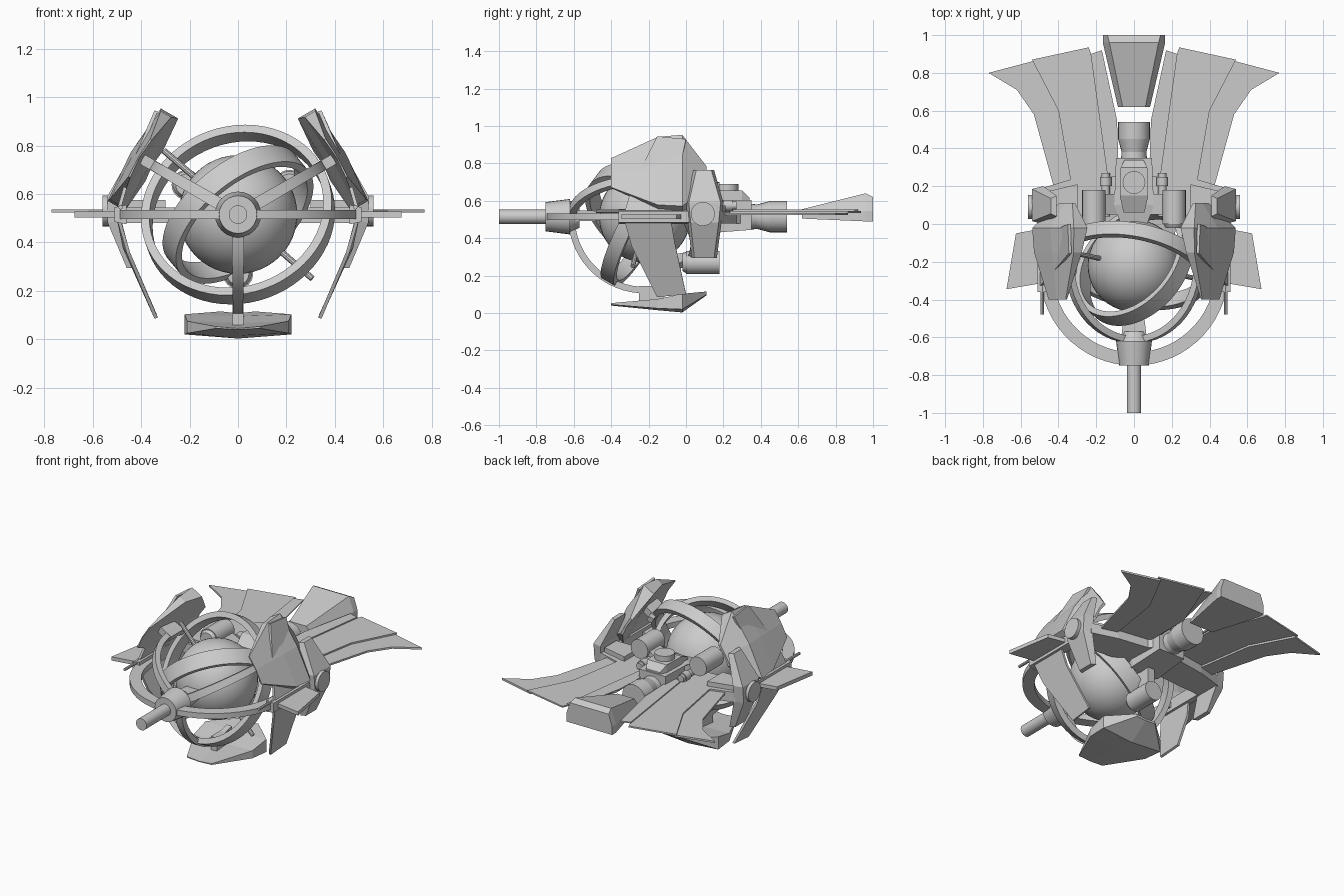
import bpy, bmesh
from math import sin, cos, pi, radians
from mathutils import Vector

if "Cube" in bpy.data.objects:
    bpy.data.objects.remove(bpy.data.objects["Cube"])

AXIS = 0.515                      # height of the long axis; meshes are built around it
CORE_Y = -0.22


def finish(name, bm, mirror="", smooth=False, turn=0.0):
    bmesh.ops.recalc_face_normals(bm, faces=bm.faces)
    me = bpy.data.meshes.new(name)
    bm.to_mesh(me)
    bm.free()
    ob = bpy.data.objects.new(name, me)
    bpy.context.collection.objects.link(ob)
    ob.location = (0, 0, AXIS)
    ob.rotation_euler = (0, turn, 0)
    if mirror:
        m = ob.modifiers.new("mirror", 'MIRROR')
        m.use_axis = ["X" in mirror, False, "Z" in mirror]
        m.use_mirror_merge = False
    if smooth:
        bpy.ops.object.select_all(action='DESELECT')
        ob.select_set(True)
        bpy.context.view_layer.objects.active = ob
        bpy.ops.object.shade_smooth_by_angle(angle=radians(35))
    return ob


def loft(name, sections, closed=False, **kw):
    bm = bmesh.new()
    rows = [[bm.verts.new(p) for p in s] for s in sections]
    n = len(rows[0])
    pairs = list(zip(rows, rows[1:])) + ([(rows[-1], rows[0])] if closed else [])
    for a, b in pairs:
        for i in range(n):
            j = (i + 1) % n
            bm.faces.new((a[i], a[j], b[j], b[i]))
    if not closed:
        bm.faces.new(rows[0])
        bm.faces.new(rows[-1])
    return finish(name, bm, **kw)


def plate(name, outline, z0, z1, **kw):
    return loft(name, [[(x, y, z) for x, y in outline] for z in (z0, z1)], **kw)


def tube(name, p0, p1, r0, r1=None, sides=24, **kw):
    p0, p1 = Vector(p0), Vector(p1)
    q = (p1 - p0).to_track_quat('Z', 'Y')
    r1 = r0 if r1 is None else r1
    rows = [[p + q @ Vector((r * cos(2 * pi * i / sides), r * sin(2 * pi * i / sides), 0))
             for i in range(sides)] for p, r in ((p0, r0), (p1, r1))]
    return loft(name, rows, smooth=True, **kw)


def box_rows(rows):
    """Rows of (y, half width, low z, high z) as rectangular sections."""
    return [[(-w, y, a), (w, y, a), (w, y, b), (-w, y, b)] for y, w, a, b in rows]


def ring(name, r0, r1, half, normal):
    secs = []
    for i in range(64):
        c, s = cos(2 * pi * i / 64), sin(2 * pi * i / 64)
        secs.append([(r0 * c, r0 * s, -half), (r1 * c, r1 * s, -half),
                     (r1 * c, r1 * s, half), (r0 * c, r0 * s, half)])
    ob = loft(name, secs, closed=True, smooth=True)
    ob.location = (0, CORE_Y, AXIS)
    ob.rotation_euler = Vector(normal).to_track_quat('Z', 'Y').to_euler()


# core sphere and gyroscope rings
bm = bmesh.new()
bmesh.ops.create_uvsphere(bm, u_segments=40, v_segments=24, radius=0.245)
bmesh.ops.translate(bm, verts=bm.verts, vec=(0, CORE_Y, 0))
finish("core_sphere", bm, smooth=True)
ring("outer_ring", 0.365, 0.40, 0.04, (0.2, 1, -0.55))
ring("inner_ring", 0.31, 0.34, 0.05, (-0.55, 0.5, 0.67))
pin = Vector((0.72, -0.15, -0.62)).normalized()
hub = Vector((0, CORE_Y, 0))
for name, s in (("pivot_pin_low", 1), ("pivot_pin_high", -1)):
    tube(name, hub + pin * 0.22 * s, hub + pin * 0.41 * s, 0.013, sides=10)

# front half hoop lying flat
hoop = []
for i in range(33):
    a = pi * 0.97 + i / 32 * pi * 1.06
    c, s = cos(a), sin(a)
    hoop.append([(r * c, -0.25 + r * s, z) for r, z in
                 ((0.43, -0.018), (0.50, -0.018), (0.50, 0.018), (0.43, 0.018))])
loft("front_hoop", hoop, smooth=True)

# nose
tube("nose_cone", (0, -0.62, 0), (0, -0.75, 0), 0.095, 0.078)
tube("nose_collar", (0, -0.57, 0), (0, -0.62, 0), 0.06, 0.085)
tube("nose_barrel", (0, -1, 0), (0, -0.74, 0), 0.038)
loft("nose_beam", box_rows([(-0.62, 0.07, -0.025, 0.035), (-0.42, 0.045, -0.02, 0.03)]))

# three-fold parts: arm, armour panel, mount and booster, turned about the long axis
for tag, turn in (("lower", 0), ("left", radians(120)), ("right", radians(-120))):
    arm = []
    for i in range(19):
        a = radians(i * 110 / 18)
        w = 0.026 - 0.008 * i / 18
        arm.append([(x, CORE_Y - r * cos(a), -r * sin(a)) for x, r in
                    ((-w, 0.375), (w, 0.375), (w, 0.41), (-w, 0.41))])
    loft(tag + "_arm", arm, smooth=True, turn=turn)
    panel = []
    for y, h, edge, mid, inner in ((-0.40, 0.09, -0.47, -0.475, -0.462),
                                   (-0.15, 0.21, -0.49, -0.50, -0.44),
                                   (-0.02, 0.22, -0.495, -0.512, -0.412),
                                   (0.11, 0.07, -0.417, -0.42, -0.40)):
        panel.append([(-h, y, edge), (0, y, mid), (h, y, edge), (h, y, inner), (0, y, inner - 0.008), (-h, y, inner)])
    loft(tag + "_armour_panel", panel, turn=turn)
    loft(tag + "_panel_mount", box_rows([(-0.25, 0.022, -0.46, -0.37), (-0.12, 0.022, -0.46, -0.37)]), turn=turn)
    tube(tag + "_booster", (0, 0, -0.245), (0, 0.18, -0.245), 0.062, turn=turn)
    tube(tag + "_booster_rim", (0, -0.02, -0.245), (0, 0.01, -0.245), 0.045, 0.062, turn=turn)
    loft(tag + "_booster_strut", box_rows([(0.05, 0.025, -0.2, -0.02), (0.16, 0.025, -0.2, -0.02)]), turn=turn)

# side wings, slanted fins above and below, rails
plate("side_wing", [(0.47, -0.02), (0.625, -0.05), (0.675, -0.345), (0.47, -0.31)], -0.012, 0.012, mirror="X")
fin = [(0.50, -0.33, 0.02), (0.50, -0.08, 0.02), (0.475, -0.06, 0.14),
       (0.35, 0.0, 0.415), (0.345, -0.155, 0.43), (0.46, -0.29, 0.16)]
loft("slanted_fin", [fin, [(x - 0.014, y, z - 0.004) for x, y, z in fin]], mirror="XZ")
loft("wing_root", [[(x, y, z) for x, z in ((0.46, -0.04), (0.51, -0.03), (0.51, 0.03), (0.46, 0.04))]
                   for y in (-0.36, 0.03)], mirror="X")
tube("side_rail", (0.485, -0.48, 0.03), (0.485, -0.2, 0.03), 0.009, sides=8, mirror="X")

# side pods with round caps
pod = []
for z, y0, y1, x0, x1 in ((-0.22, 0.03, 0.165, 0.43, 0.46), (-0.03, 0.01, 0.19, 0.48, 0.54),
                          (0.075, 0.0, 0.20, 0.48, 0.54), (0.25, 0.04, 0.15, 0.41, 0.44)):
    pod.append([(x0, y0, z), (x1, y0 + 0.015, z), (x1, y1 - 0.015, z), (x0, y1, z)])
loft("side_pod", pod, mirror="X")
tube("pod_cap", (0.53, 0.09, 0.015), (0.56, 0.09, 0.015), 0.064, mirror="X")

# rear body
plate("rear_frame", [(0.06, 0.33), (0.12, 0.27), (0.32, 0.24), (0.49, 0.19), (0.50, 0.03),
                     (0.30, 0.04), (0.06, 0.06)], -0.035, 0.03, mirror="X")
plate("rear_frame_cover", [(0.30, 0.05), (0.30, 0.21), (0.47, 0.17), (0.47, 0.05)], 0.03, 0.06, mirror="X")
loft("rear_hull_base", box_rows([(0.0, 0.07, -0.08, 0.07), (0.10, 0.105, -0.09, 0.09),
                                 (0.35, 0.095, -0.07, 0.09)]))
loft("rear_hull_top", box_rows([(0.06, 0.055, 0.05, 0.10), (0.15, 0.075, 0.05, 0.14),
                                (0.30, 0.07, 0.05, 0.14), (0.34, 0.05, 0.05, 0.10)]))
tube("hull_hatch", (0, 0.22, 0.12), (0, 0.22, 0.175), 0.06)
tube("hull_pipe", (0.15, 0.04, 0.06), (0.15, 0.27, 0.06), 0.022, sides=12, mirror="X")
tube("hull_pipe_cap", (0.15, 0.20, 0.06), (0.15, 0.25, 0.06), 0.03, sides=12, mirror="X")
tube("main_nozzle_neck", (0, 0.33, 0), (0, 0.42, 0), 0.07, 0.062)
tube("main_nozzle", (0, 0.36, 0), (0, 0.45, 0), 0.06, 0.084)
tube("main_nozzle_end", (0, 0.45, 0), (0, 0.54, 0), 0.084)

# tail wings in overlapping sheets and the wedge at the end
plate("tail_inner_sheet", [(0.08, 0.25), (0.09, 0.55), (0.17, 0.92), (0.23, 0.90), (0.14, 0.25)], 0.03, 0.038, mirror="X")
plate("tail_middle_sheet", [(0.10, 0.20), (0.10, 0.58), (0.18, 0.78), (0.24, 0.935), (0.54, 0.87),
                            (0.40, 0.60), (0.33, 0.20)], 0.02, 0.03, mirror="X")
plate("tail_outer_sheet", [(0.31, 0.15), (0.38, 0.60), (0.52, 0.866), (0.77, 0.80), (0.62, 0.71),
                           (0.53, 0.58), (0.42, 0.18)], 0.008, 0.02, mirror="X")
wedge = []
for y, w, top_w, low, mid, top in ((0.62, 0.085, 0.06, -0.01, 0.01, 0.04),
                                   (0.96, 0.165, 0.13, -0.025, 0.03, 0.125),
                                   (1.0, 0.165, 0.14, -0.025, 0.03, 0.105)):
    wedge.append([(-w, y, low), (w, y, low), (w, y, mid), (top_w, y, top), (-top_w, y, top), (-w, y, mid)])
loft("tail_wedge", wedge)
